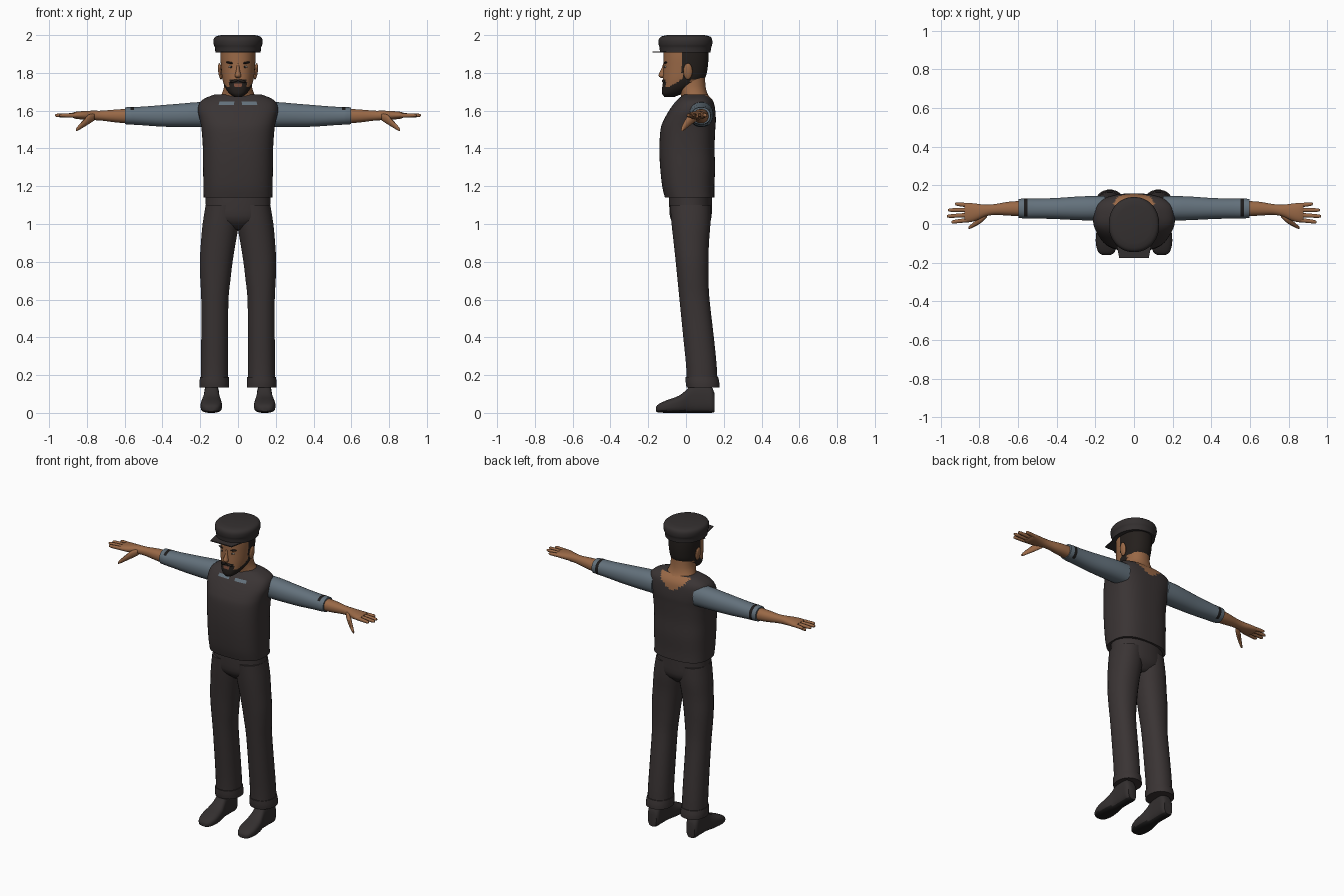
import bpy, bmesh, math
from mathutils import Vector

old = bpy.data.objects.get("Cube")
if old:
    bpy.data.objects.remove(old, do_unlink=True)


def material(name, r, g, b):
    m = bpy.data.materials.new(name)
    m.use_nodes = True
    m.diffuse_color = (r, g, b, 1)
    node = m.node_tree.nodes["Principled BSDF"]
    node.inputs["Base Color"].default_value = (r, g, b, 1)
    node.inputs["Roughness"].default_value = 0.9
    return m


cloth = material("charcoal cloth", .042, .034, .034)
wool = material("dark grey wool", .034, .029, .029)
shirt = material("blue grey shirt", .125, .165, .2)
skin = material("tan skin", .32, .14, .062)
hair = material("dark hair", .018, .014, .012)
black = material("black trim", .012, .011, .011)
lips = material("brown lips", .2, .075, .045)
white = material("eye white", .5, .45, .4)


def finish(name, bm, mats, paint=None, mirror=False):
    """Turn a bmesh into a smooth object, painted by a rule on face centres."""
    bmesh.ops.recalc_face_normals(bm, faces=bm.faces)
    for f in bm.faces:
        f.material_index = paint(f.calc_center_median()) if paint else 0
    me = bpy.data.meshes.new(name)
    bm.to_mesh(me)
    bm.free()
    for m in mats:
        me.materials.append(m)
    ob = bpy.data.objects.new(name, me)
    bpy.context.collection.objects.link(ob)
    bpy.ops.object.select_all(action='DESELECT')
    ob.select_set(True)
    bpy.context.view_layer.objects.active = ob
    bpy.ops.object.shade_smooth_by_angle(angle=math.radians(45))
    if mirror:
        ob.modifiers.new("mirror", 'MIRROR').use_mirror_merge = False
    return ob


def smooth_rows(rows, steps):
    """Catmull-Rom interpolation of the cross-section rows."""
    pts = [rows[0]] + rows + [rows[-1]]
    out = []
    for a, b, c, d in zip(pts, pts[1:], pts[2:], pts[3:]):
        for k in range(steps):
            t = k / steps
            out.append([(2 * q + (r - p) * t + (2 * p - 5 * q + 4 * r - s) * t * t
                         + (3 * q - p - 3 * r + s) * t ** 3) / 2
                        for p, q, r, s in zip(a, b, c, d)])
    return out + [rows[-1]]


def loft(name, rows, mats, axis=2, sides=24, power=2.2, steps=3, paint=None, mirror=False):
    """Skin rounded sections; a row is position, then low and high of both other axes."""
    bm = bmesh.new()
    rings = []
    for t, a0, a1, b0, b1 in smooth_rows(rows, steps):
        ring = []
        for i in range(sides):
            ang = math.tau * (i + .5) / sides
            c, s = math.cos(ang), math.sin(ang)
            u = math.copysign(abs(c) ** (2 / power), c)
            v = math.copysign(abs(s) ** (2 / power), s)
            co = [(a0 + a1 + (a1 - a0) * u) / 2, (b0 + b1 + (b1 - b0) * v) / 2]
            co.insert(axis, t)
            ring.append(bm.verts.new(co))
        rings.append(ring)
    for lo, hi in zip(rings, rings[1:]):
        for i in range(sides):
            j = (i + 1) % sides
            bm.faces.new((lo[i], lo[j], hi[j], hi[i]))
    bm.faces.new(rings[0])
    bm.faces.new(rings[-1])
    return finish(name, bm, mats, paint, mirror)


def centred(rows):
    """Expand half widths in x to a low and high value."""
    return [(z, -w, w, y0, y1) for z, w, y0, y1 in rows]


def blob(name, centre, size, mat, tilt=0, mirror=True):
    bm = bmesh.new()
    bmesh.ops.create_uvsphere(bm, u_segments=16, v_segments=10, radius=1)
    bmesh.ops.scale(bm, vec=Vector(size), verts=bm.verts)
    c, s = math.cos(tilt), math.sin(tilt)
    for v in bm.verts:
        x, y, z = v.co
        v.co = Vector((x * c - z * s, y, x * s + z * c)) + Vector(centre)
    return finish(name, bm, [mat], None, mirror)


# Shoes with dark soles
loft("shoe", [(-.16, .12, .165, .008, .03), (-.145, .1, .185, .002, .047),
              (-.1, .085, .198, 0, .068), (-.04, .087, .195, 0, .09),
              (0, .095, .185, 0, .12), (.03, .1, .18, 0, .15), (.1, .1, .18, 0, .16),
              (.135, .1, .18, 0, .14), (.152, .11, .17, .005, .1)],
     [wool, black], axis=1, power=2.8, mirror=True,
     paint=lambda c: 1 if c.z < .014 else 0)

# Trousers
loft("trouser_leg", [(.145, .052, .198, .005, .168), (.25, .052, .197, 0, .163),
                     (.4, .052, .195, -.015, .148), (.6, .05, .195, -.035, .125),
                     (.7, .04, .2, -.045, .12), (.8, .028, .203, -.055, .12),
                     (.9, .012, .197, -.066, .122), (1, -.005, .188, -.077, .13),
                     (1.1, -.01, .172, -.085, .13)], [cloth], mirror=True)
loft("trouser_cuff", [(.135, .046, .205, .002, .178), (.16, .046, .205, -.002, .177),
                      (.19, .048, .201, -.003, .171)], [cloth], mirror=True)
loft("trouser_seat", centred([(.97, .05, -.03, .09), (1.02, .165, -.08, .132),
                              (1.1, .172, -.09, .138), (1.18, .172, -.09, .138)]), [cloth])


# Vest with a scooped back neckline and a shirt collar at the front
def paint_vest(c):
    if c.y > .075 and c.z > 1.605 + 7 * c.x * c.x:
        return 1
    if c.y < 0 and 1.628 < c.z < 1.65 and .025 < abs(c.x) < .095:
        return 2
    return 0


loft("vest", centred([(1.14, .182, -.112, .15), (1.2, .183, -.126, .15),
                      (1.3, .185, -.137, .154), (1.4, .186, -.141, .151),
                      (1.5, .193, -.135, .155), (1.55, .202, -.118, .158),
                      (1.6, .212, -.09, .155), (1.64, .204, -.062, .148),
                      (1.665, .176, -.038, .134), (1.685, .125, -.012, .112)]),
     [cloth, skin, shirt], sides=72, power=2.7, steps=4, paint=paint_vest)

# Sleeves with a dark strap near the end
loft("sleeve", [(.15, .02, .145, 1.512, 1.645), (.22, .018, .145, 1.512, 1.645),
                (.3, .02, .142, 1.513, 1.638), (.4, .025, .135, 1.515, 1.63),
                (.5, .028, .132, 1.522, 1.622), (.55, .028, .132, 1.525, 1.62),
                (.57, .028, .132, 1.526, 1.62), (.597, .032, .13, 1.528, 1.618)],
     [shirt, black], axis=0, mirror=True,
     paint=lambda c: 1 if .55 < c.x < .57 and (c.y > .1 or c.z > 1.6) else 0)

# Forearms and hands
loft("forearm", [(.58, .04, .12, 1.532, 1.61), (.65, .043, .115, 1.538, 1.606),
                 (.72, .047, .103, 1.547, 1.6), (.77, .038, .1, 1.55, 1.6),
                 (.82, .016, .106, 1.553, 1.598), (.86, .008, .11, 1.557, 1.594),
                 (.878, .014, .106, 1.565, 1.588)], [skin], axis=0, mirror=True)
fingers = [("index_finger", .022, .01, .945), ("middle_finger", .047, .04, .968),
           ("ring_finger", .072, .072, .962), ("little_finger", .096, .104, .925)]
for name, base, end, tip in fingers:
    rows = []
    for f, r in ((0, .012), (.5, .011), (.9, .009), (1, .004)):
        y = base + (end - base) * f
        rows.append((.85 + (tip - .85) * f, y - r, y + r, 1.575 - r, 1.575 + r))
    loft(name, rows, [skin], axis=0, sides=10, mirror=True)
loft("thumb", [(.76, .035, .07, 1.548, 1.585), (.79, .006, .045, 1.528, 1.58),
               (.82, -.012, .018, 1.51, 1.55), (.845, -.024, -.004, 1.495, 1.522),
               (.857, -.026, -.014, 1.491, 1.505)], [skin], axis=0, sides=12, mirror=True)

# Neck
loft("neck", centred([(1.6, .1, -.02, .13), (1.66, .098, -.025, .13),
                      (1.69, .086, -.03, .114), (1.73, .074, -.045, .104),
                      (1.8, .07, -.05, .1)]), [skin])


# Head with hair, sideburns, beard and mouth
def paint_head(c):
    x = abs(c.x)
    if c.y > .02 and c.z > 1.765 or c.y > -.025 and c.z > 1.845:
        return 1
    if c.y < -.06 and x < .021 and 1.728 < c.z < 1.742:
        return 2
    jaw = 1.728 + max(0, c.y + .09) * .55
    goatee = c.y < -.07 and x < .046 and c.z < 1.764
    sideburn = -.02 < c.y <= .02 and c.z > 1.74
    return 1 if c.y < .02 and c.z < jaw or goatee or sideburn else 0


loft("head", centred([(1.673, .02, -.115, -.06), (1.69, .045, -.126, -.02),
                      (1.715, .064, -.127, .03), (1.745, .077, -.123, .075),
                      (1.78, .085, -.122, .104), (1.83, .09, -.12, .115),
                      (1.88, .093, -.119, .119), (1.93, .092, -.118, .119)]),
     [skin, hair, lips], sides=64, steps=5, paint=paint_head)
loft("nose", centred([(1.772, .009, -.132, -.1), (1.784, .017, -.145, -.1),
                      (1.8, .013, -.141, -.1), (1.825, .008, -.129, -.1),
                      (1.85, .008, -.121, -.1)]), [skin], sides=14)
blob("ear", (.094, .01, 1.808), (.011, .024, .044), skin, tilt=-.12)
blob("eye", (.036, -.108, 1.832), (.015, .007, .0055), white)
blob("iris", (.036, -.112, 1.832), (.0055, .005, .0055), black)
blob("eyebrow", (.04, -.108, 1.853), (.025, .01, .0055), hair, tilt=.15)
blob("moustache", (.019, -.119, 1.757), (.024, .009, .007), hair, tilt=-.3)

# Flat cap with a thin brim
loft("cap", centred([(1.908, .12, -.138, .13), (1.935, .123, -.141, .134),
                     (1.95, .129, -.145, .139), (1.975, .13, -.145, .139),
                     (1.992, .119, -.132, .128), (2, .09, -.1, .096)]),
     [wool], sides=40, power=2.1)
bm = bmesh.new()
bmesh.ops.create_cube(bm, size=1)
for v in bm.verts:
    front = v.co.y < 0
    v.co = (math.copysign(.076 if front else .094, v.co.x),
            -.177 if front else -.09, 1.911 + v.co.z * .006)
finish("cap_brim", bm, [wool])
